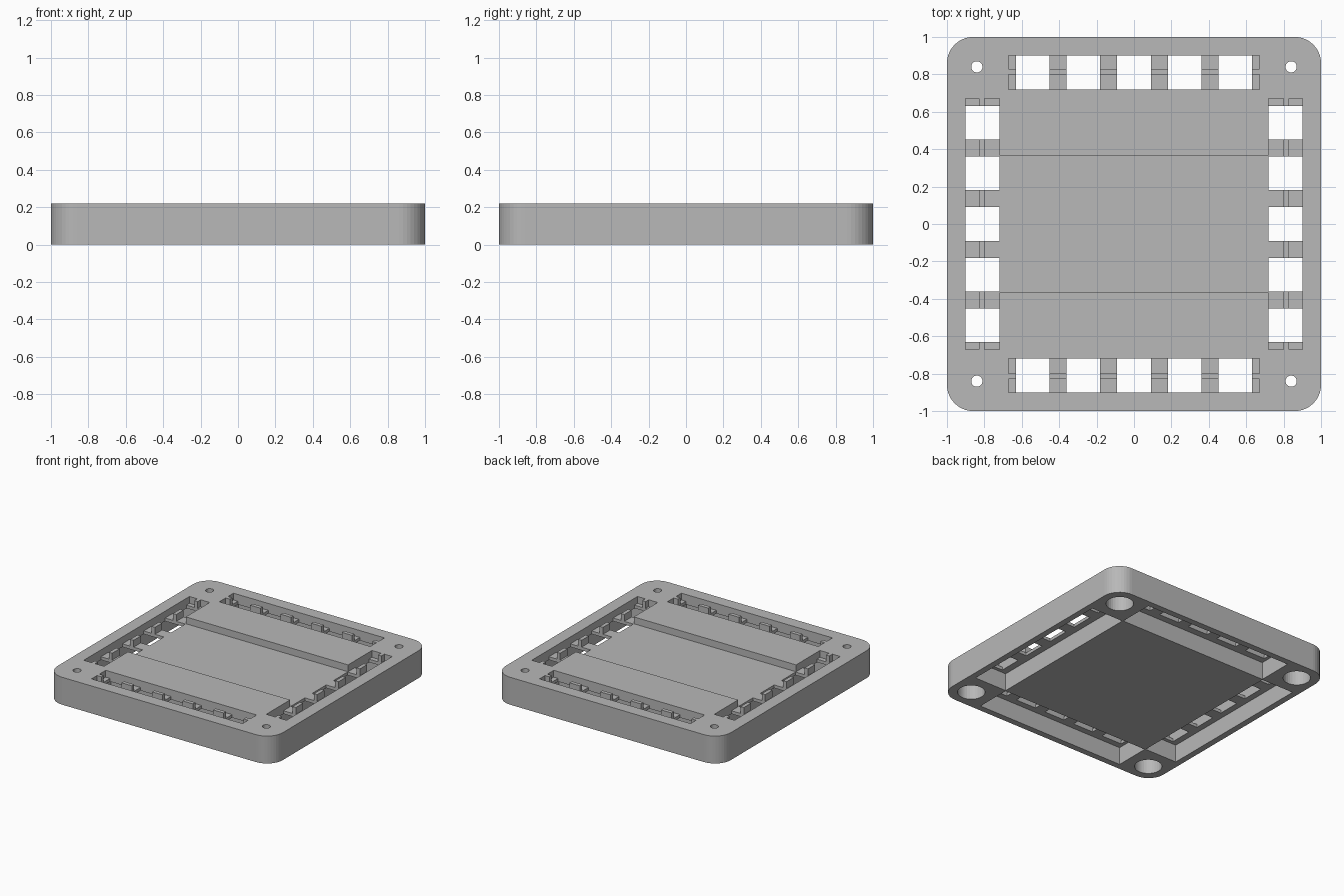
import bpy, bmesh, math
from mathutils import Matrix

cube = bpy.data.objects.get("Cube")
if cube:
    bpy.data.objects.remove(cube, do_unlink=True)

HEIGHT = 0.22
LEDGE = 0.165      # floor of the top recesses and the channel
CEILING = 0.14     # roof of the underside pockets
INNER, OUTER = 0.72, 0.90
BELOW, ABOVE = -0.1, 0.4

grey = bpy.data.materials.new("plain grey")
grey.use_nodes = True
grey.diffuse_color = (0.48, 0.48, 0.48, 1)
grey.node_tree.nodes["Principled BSDF"].inputs["Base Color"].default_value = (0.48, 0.48, 0.48, 1)


def make_object(name, bm):
    mesh = bpy.data.meshes.new(name)
    bm.to_mesh(mesh)
    bm.free()
    mesh.materials.append(grey)
    obj = bpy.data.objects.new(name, mesh)
    bpy.context.collection.objects.link(obj)
    return obj


def box(x0, x1, y0, y1, z0, z1):
    bm = bmesh.new()
    bmesh.ops.create_cube(bm, size=1)
    bmesh.ops.scale(bm, vec=(x1 - x0, y1 - y0, z1 - z0), verts=bm.verts)
    bmesh.ops.translate(bm, vec=((x0 + x1) / 2, (y0 + y1) / 2, (z0 + z1) / 2), verts=bm.verts)
    return bm


def cylinder(x, y, radius, z0, z1):
    bm = bmesh.new()
    bmesh.ops.create_cone(bm, cap_ends=True, segments=32, radius1=radius, radius2=radius,
                          depth=z1 - z0, matrix=Matrix.Translation((x, y, (z0 + z1) / 2)))
    return bm


# Plate with rounded corners
bm = box(-1, 1, -1, 1, 0, HEIGHT)
upright = [e for e in bm.edges if abs(e.verts[0].co.z - e.verts[1].co.z) > 0.1]
bmesh.ops.bevel(bm, geom=upright, offset=0.14, segments=10, profile=0.5, affect='EDGES')
plate = make_object("frame_plate", bm)


def cut(bm, quarter_turns=0):
    bmesh.ops.rotate(bm, verts=bm.verts, cent=(0, 0, 0),
                     matrix=Matrix.Rotation(quarter_turns * math.pi / 2, 3, 'Z'))
    cutter = make_object("cutter", bm)
    cutter.hide_render = True
    mod = plate.modifiers.new("cut", 'BOOLEAN')
    mod.operation = 'DIFFERENCE'
    mod.solver = 'EXACT'
    mod.object = cutter
    bpy.context.view_layer.objects.active = plate
    bpy.ops.object.modifier_apply(modifier=mod.name)
    bpy.data.objects.remove(cutter, do_unlink=True)


# Wide shallow channel across the middle
cut(box(-INNER - 0.01, INNER + 0.01, -0.367, 0.367, LEDGE, ABOVE))

for side in range(4):
    # Underside pocket
    cut(box(0.665, 0.95, -0.66, 0.66, BELOW, CEILING), side)
    # Paired top recesses, leaving a thin rib between them
    cut(box(INNER, 0.80, -0.67, 0.67, LEDGE, ABOVE), side)
    cut(box(0.83, OUTER, -0.67, 0.67, LEDGE, ABOVE), side)
    # Row of five through slots
    for i in range(-2, 3):
        y = i * 0.271
        cut(box(INNER, OUTER, y - 0.09, y + 0.09, 0.1, ABOVE), side)
    # Screw hole with a wide counterbore below
    cut(cylinder(0.84, 0.84, 0.03, BELOW, ABOVE), side)
    cut(cylinder(0.84, 0.84, 0.1, BELOW, 0.15), side)

for poly in plate.data.polygons:
    poly.use_smooth = False
    poly.material_index = 0
